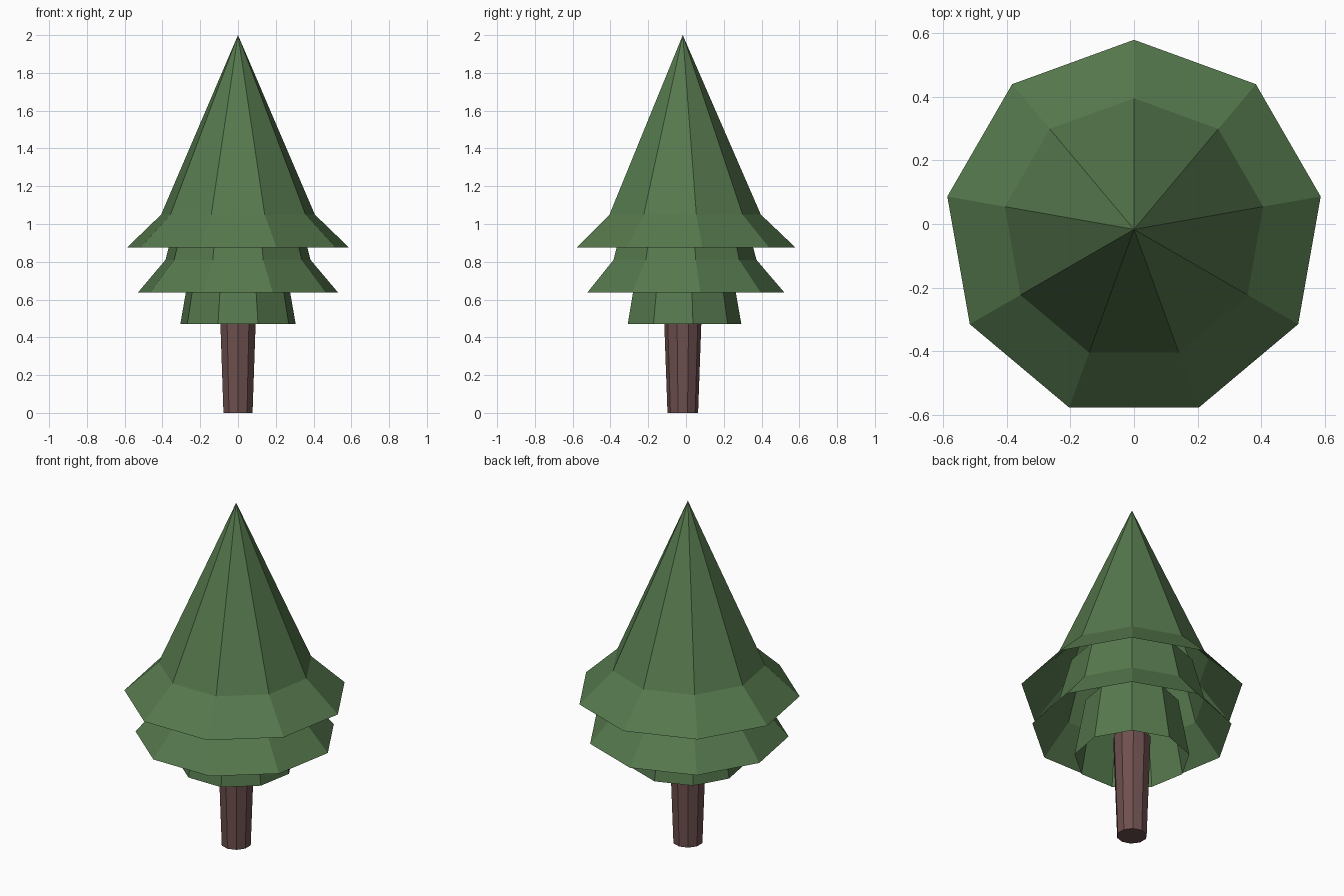
import bpy
import bmesh
from math import cos, sin, tau

AXIS_Y = -0.017  # the odd-sided rings sit slightly forward of the centre


def make_material(name, rgb):
    mat = bpy.data.materials.new(name)
    mat.use_nodes = True
    colour = (*rgb, 1.0)
    mat.diffuse_color = colour
    mat.node_tree.nodes["Principled BSDF"].inputs["Base Color"].default_value = colour
    return mat


def lathe(name, profile, sides, mat, capped=False):
    """Stack flat-sided rings of (radius, height); radius 0 makes a tip."""
    bm = bmesh.new()
    rings = []
    for radius, z in profile:
        if radius == 0:
            rings.append([bm.verts.new((0, AXIS_Y, z))] * sides)
            continue
        # The first corner points to the back
        angles = [tau * (0.25 + i / sides) for i in range(sides)]
        rings.append([bm.verts.new((radius * cos(a), AXIS_Y + radius * sin(a), z))
                      for a in angles])
    for low, high in zip(rings, rings[1:]):
        for i in range(sides):
            j = (i + 1) % sides
            corners = [low[i], low[j], high[j], high[i]]
            bm.faces.new(list(dict.fromkeys(corners)))
    if capped:
        bm.faces.new(rings[0][::-1])
        bm.faces.new(rings[-1])
    mesh = bpy.data.meshes.new(name)
    bm.to_mesh(mesh)
    bm.free()
    mesh.materials.append(mat)
    obj = bpy.data.objects.new(name, mesh)
    bpy.context.collection.objects.link(obj)
    return obj


default_cube = bpy.data.objects.get("Cube")
if default_cube:
    bpy.data.objects.remove(default_cube, do_unlink=True)

needles = make_material("needle green", (0.093, 0.19, 0.075))
bark = make_material("bark brown", (0.155, 0.08, 0.078))

# Trunk, widening upward into the foliage
lathe("trunk", [(0.081, 0), (0.098, 0.47), (0.102, 0.6)], 10, bark, capped=True)

# Foliage tiers, open underneath
lathe("lower_foliage", [(0.31, 0.47), (0.25, 0.81)], 9, needles)
lathe("middle_foliage", [(0.538, 0.637), (0.39, 0.81), (0.326, 1.05)], 9, needles)
lathe("top_foliage", [(0.597, 0.875), (0.413, 1.05), (0, 2)], 9, needles)
